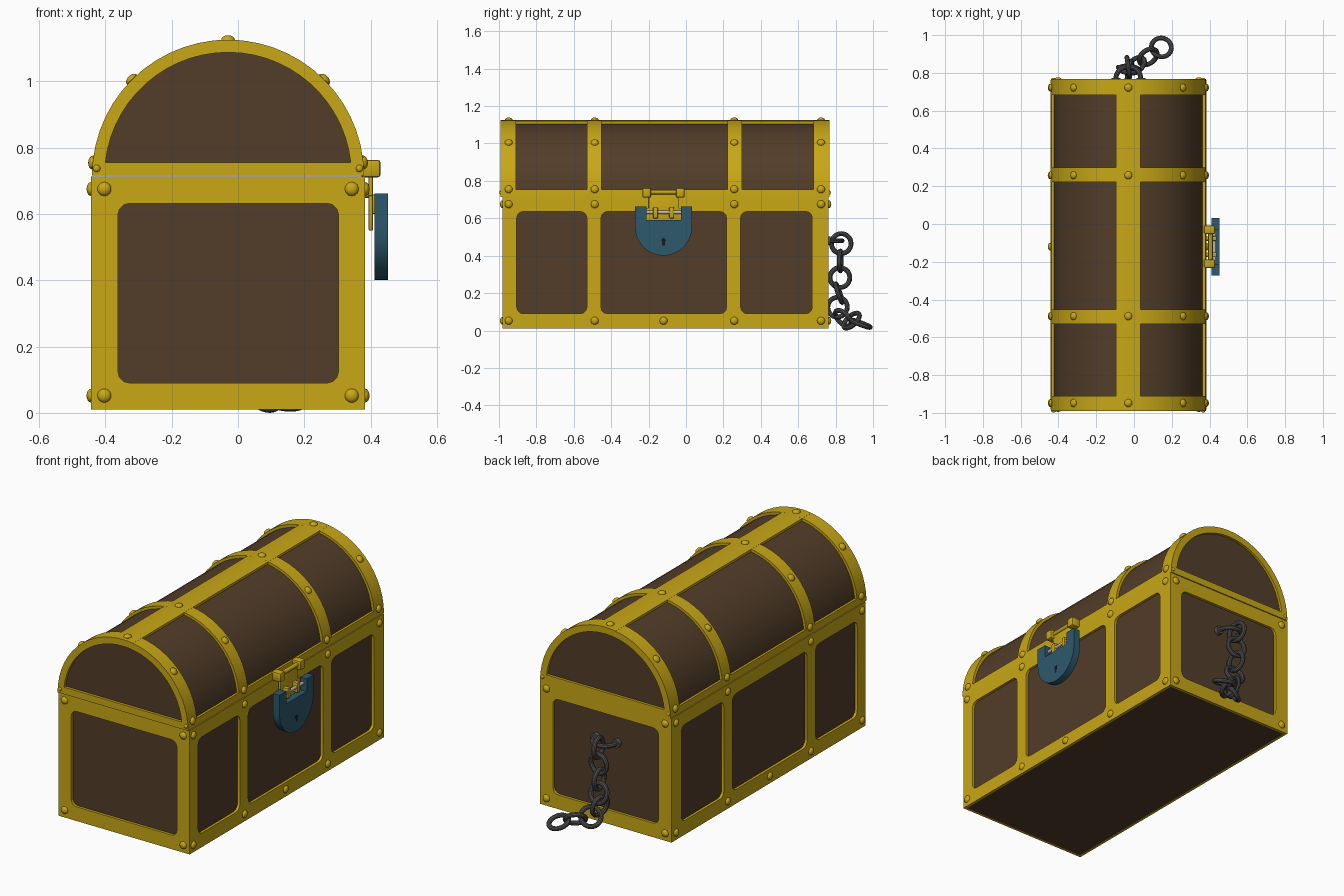
import bpy, bmesh, math
from mathutils import Vector, Matrix

if "Cube" in bpy.data.objects:
    bpy.data.objects.remove(bpy.data.objects["Cube"])


def mat(name, col):
    m = bpy.data.materials.new(name)
    m.diffuse_color = (*col, 1)
    m.use_nodes = True
    m.node_tree.nodes["Principled BSDF"].inputs["Base Color"].default_value = m.diffuse_color
    return m


GOLD = mat("gold", (0.58, 0.39, 0.008))
WOOD = mat("wood", (0.085, 0.047, 0.022))
BLUE = mat("blue_steel", (0.026, 0.1, 0.155))
IRON = mat("iron", (0.085, 0.085, 0.088))
BLACK = mat("black", (0.01, 0.01, 0.01))
SILVER = mat("silver", (0.5, 0.5, 0.5))

CX, HW = -0.03, 0.413            # chest centre and half width
Y0, Y1 = -0.981, 0.763           # box front and back
L0, L1 = -0.991, 0.767           # lid front and back
Z0, ZS, R = 0.01, 0.715, 0.41    # bottom, seam, lid radius
T = 0.015                        # metal thickness
LOCK_Y = -0.12


def add(name, bm, m):
    bmesh.ops.recalc_face_normals(bm, faces=bm.faces)
    me = bpy.data.meshes.new(name)
    bm.to_mesh(me)
    bm.free()
    me.materials.append(m)
    ob = bpy.data.objects.new(name, me)
    bpy.context.collection.objects.link(ob)
    return ob


def box(name, x, y, z, m, bevel=0):
    bm = bmesh.new()
    size = [b - a for a, b in (x, y, z)]
    mid = [(a + b) / 2 for a, b in (x, y, z)]
    bmesh.ops.create_cube(bm, size=1, matrix=Matrix.Translation(mid) @ Matrix.Diagonal((*size, 1)))
    if bevel:
        bmesh.ops.bevel(bm, geom=bm.edges[:], offset=bevel, segments=2, profile=0.5, affect='EDGES')
    return add(name, bm, m)


def plate(name, loops, a, b, axis, m):
    """Outline plus holes, extruded from a to b along x or y."""
    cu = bpy.data.curves.new(name, 'CURVE')
    cu.dimensions, cu.fill_mode, cu.extrude = '2D', 'BOTH', (b - a) / 2
    for pts in loops:
        s = cu.splines.new('POLY')
        s.points.add(len(pts) - 1)
        for p, (u, v) in zip(s.points, pts):
            p.co = (u, v, 0, 1)
        s.use_cyclic_u = True
    tmp = bpy.data.objects.new(name + "_outline", cu)
    bpy.context.collection.objects.link(tmp)
    bpy.context.view_layer.update()
    me = bpy.data.meshes.new_from_object(tmp.evaluated_get(bpy.context.evaluated_depsgraph_get()))
    bm = bmesh.new()
    bm.from_mesh(me)
    bpy.data.objects.remove(tmp)
    mid = (a + b) / 2
    if axis == 'x':
        M = Matrix(((0, 0, 1, mid), (1, 0, 0, 0), (0, 1, 0, 0), (0, 0, 0, 1)))
    else:
        M = Matrix(((1, 0, 0, 0), (0, 0, -1, mid), (0, 1, 0, 0), (0, 0, 0, 1)))
    bm.transform(M)
    bmesh.ops.remove_doubles(bm, verts=bm.verts, dist=1e-5)
    return add(name, bm, m)


def rect(u0, u1, v0, v1):
    return [(u0, v0), (u1, v0), (u1, v1), (u0, v1)]


def rrect(u0, u1, v0, v1, r=0.035, n=3):
    pts = []
    corners = [(u1 - r, v0 + r, -90), (u1 - r, v1 - r, 0), (u0 + r, v1 - r, 90), (u0 + r, v0 + r, 180)]
    for cu, cv, start in corners:
        for i in range(n + 1):
            t = math.radians(start + 90 * i / n)
            pts.append((cu + r * math.cos(t), cv + r * math.sin(t)))
    return pts


def arc(r, a0=0, a1=180, n=28, c=(CX, ZS)):
    ts = [math.radians(a0 + (a1 - a0) * i / n) for i in range(n + 1)]
    return [(c[0] + r * math.cos(t), c[1] + r * math.sin(t)) for t in ts]


def cyl(name, p, q, r, m, n=16):
    p, q = Vector(p), Vector(q)
    bm = bmesh.new()
    rot = (q - p).to_track_quat('Z', 'Y').to_matrix().to_4x4()
    bmesh.ops.create_cone(bm, cap_ends=True, segments=n, radius1=r, radius2=r, depth=(q - p).length,
                          matrix=Matrix.Translation((p + q) / 2) @ rot)
    return add(name, bm, m)


# Box: wooden core with framed metal sheets on four sides
xl, xr = CX - HW, CX + HW
box("box_core", (xl + T, xr - T), (Y0 + T, Y1 - T), (Z0, ZS - 0.002), WOOD)
end_loops = [rect(xl, xr, Z0, ZS - 0.002), rrect(-0.362, 0.303, 0.09, 0.632)]
plate("front_frame", end_loops, Y0, Y0 + T, 'y', GOLD)
plate("back_frame", end_loops, Y1 - T, Y1, 'y', GOLD)
side_loops = [rect(Y0, Y1, Z0, ZS - 0.002)] + [
    rrect(a, b, 0.09, 0.636) for a, b in ((-0.905, -0.53), (-0.455, 0.217), (0.292, 0.675))]
plate("right_frame", side_loops, xr - T, xr, 'x', GOLD)
plate("left_frame", side_loops, xl, xl + T, 'x', GOLD)

# Domed lid: wooden core, end frames, hoops, ridge strip and lower rails
plate("lid_core", [arc(R - T)], L0 + T, L1 - T, 'y', WOOD)
ri = 0.372
lo = math.degrees(math.asin(0.04 / ri))
lid_loops = [arc(R), arc(ri, lo, 180 - lo)]
plate("lid_front_frame", lid_loops, L0, L0 + T, 'y', GOLD)
plate("lid_back_frame", lid_loops, L1 - T, L1, 'y', GOLD)
for i, (a, b) in enumerate(((L0, -0.91), (-0.53, -0.452), (0.222, 0.3), (0.683, L1))):
    plate(f"lid_hoop_{i + 1}", [arc(R) + arc(R - 0.025)[::-1]], a, b, 'y', GOLD)
plate("lid_ridge", [arc(R, 81, 99, 4) + arc(R - 0.025, 81, 99, 4)[::-1]], L0, L1, 'y', GOLD)
for side, s in (("right", 0), ("left", 174.4)):
    plate(f"lid_{side}_rail", [arc(R, s, s + 5.6, 2) + arc(R - 0.025, s, s + 5.6, 2)[::-1]], L0, L1, 'y', GOLD)

# Rivets: flattened domes
bm = bmesh.new()


def rivet(p, n, r=0.021):
    rot = Vector(n).to_track_quat('Z', 'Y').to_matrix().to_4x4()
    bmesh.ops.create_uvsphere(bm, u_segments=14, v_segments=8, radius=r,
                              matrix=Matrix.Translation(p) @ rot @ Matrix.Diagonal((1, 1, 0.65, 1)))


ROWS = (-0.948, -0.488, 0.258, 0.722)
for s in (-1, 1):
    for y in ROWS:
        rivet((CX + s * HW, y, 0.675), (s, 0, 0))
        rivet((CX + s * HW, y, 0.052), (s, 0, 0))
    rivet((CX + s * HW, LOCK_Y, 0.052), (s, 0, 0))
    for z in (0.052, 0.675):
        rivet((CX + s * 0.373, Y0, z), (0, -1, 0))
        rivet((CX + s * 0.373, Y1, z), (0, 1, 0))
    rivet((CX + s * 0.396, L0, 0.737), (0, -1, 0), 0.011)
    rivet((CX + s * 0.396, L1, 0.737), (0, 1, 0), 0.011)
for y in ROWS:
    for a in (5.6, 45, 90, 135, 174.4):
        c, s = math.cos(math.radians(a)), math.sin(math.radians(a))
        rivet((CX + R * c, y, ZS + R * s), (c, 0, s))
add("rivets", bm, GOLD)

# Hasp: lugs, bar, plate and clips
for i, s in enumerate((-1, 1)):
    y = LOCK_Y + s * 0.09
    box(f"hasp_lug_{i + 1}", (0.37, 0.43), (y - 0.023, y + 0.023), (0.71, 0.763), GOLD, 0.009)
    y = LOCK_Y + s * 0.043
    box(f"hasp_clip_{i + 1}", (0.395, 0.437), (y - 0.013, y + 0.013), (0.6, 0.658), GOLD, 0.005)
    cyl(f"hasp_stud_{i + 1}", (0.37, y, 0.66), (0.4, y, 0.66), 0.012, GOLD)
cyl("hasp_bar", (0.405, LOCK_Y - 0.09, 0.74), (0.405, LOCK_Y + 0.09, 0.74), 0.012, GOLD)
box("hasp_plate", (0.394, 0.407), (LOCK_Y - 0.08, LOCK_Y + 0.08), (0.55, 0.735), GOLD, 0.003)
box("hasp_lower_plate", (0.394, 0.407), (LOCK_Y - 0.1, LOCK_Y + 0.1), (0.55, 0.655), GOLD, 0.003)

# Padlock: rounded body with a top notch, pin and keyhole
body = arc(0.152, 180, 360, 24, (LOCK_Y, 0.553)) + [
    (LOCK_Y + 0.152, 0.662), (LOCK_Y + 0.092, 0.662), (LOCK_Y + 0.092, 0.59),
    (LOCK_Y - 0.092, 0.59), (LOCK_Y - 0.092, 0.662), (LOCK_Y - 0.152, 0.662)]
plate("padlock_body", [body], 0.411, 0.452, 'x', BLUE)
cyl("padlock_pin", (0.425, LOCK_Y - 0.1, 0.632), (0.425, LOCK_Y + 0.1, 0.632), 0.009, SILVER)
cyl("keyhole_top", (0.44, LOCK_Y, 0.482), (0.453, LOCK_Y, 0.482), 0.012, BLACK)
box("keyhole_slot", (0.44, 0.453), (LOCK_Y - 0.007, LOCK_Y + 0.007), (0.455, 0.482), BLACK)


# Chain: wall staple and round links given by centre and normal
cu = bpy.data.curves.new("chain_staple", 'CURVE')
cu.dimensions, cu.bevel_depth, cu.bevel_resolution = '3D', 0.013, 3
sp = cu.splines.new('POLY')
pts = arc(0.066, 0, 180, 16, (CX, 0.768))
pts = [(pts[0][0], 0.74)] + pts + [(pts[-1][0], 0.74)]
sp.points.add(len(pts) - 1)
for p, (x, y) in zip(sp.points, pts):
    p.co = (x, y, 0.48, 1)
cu.materials.append(IRON)
staple = bpy.data.objects.new("chain_staple", cu)
bpy.context.collection.objects.link(staple)
bpy.ops.object.select_all(action='DESELECT')
staple.select_set(True)
bpy.context.view_layer.objects.active = staple
bpy.ops.object.convert(target='MESH')
for i, s in enumerate((-1, 1)):
    x = CX + s * 0.066
    cyl(f"staple_flange_{i + 1}", (x, 0.74, 0.48), (x, 0.772, 0.48), 0.024, IRON)

LINKS = [((-0.03, 0.83, 0.465), (1, 0.15, 0)), ((-0.03, 0.825, 0.372), (0.1, 1, 0)),
         ((-0.03, 0.823, 0.283), (1, 0.1, 0)), ((-0.025, 0.818, 0.2), (0.1, 1, 0.35)),
         ((-0.025, 0.81, 0.125), (1, -0.2, 0.1)), ((0.01, 0.84, 0.066), (-0.5, 0.6, 0.6)),
         ((0.075, 0.885, 0.053), (0.45, -0.6, 0.65)), ((0.145, 0.935, 0.036), (0.1, 0.35, 0.93))]
for i, (c, n) in enumerate(LINKS):
    bpy.ops.mesh.primitive_torus_add(location=c, rotation=Vector(n).to_track_quat('Z', 'Y').to_euler(),
                                     major_radius=0.053, minor_radius=0.013,
                                     major_segments=28, minor_segments=10)
    bpy.context.object.name = f"chain_link_{i + 1}"
    bpy.context.object.data.materials.append(IRON)

# Smooth shading with crisp edges
bpy.ops.object.select_all(action='SELECT')
bpy.ops.object.shade_smooth_by_angle(angle=math.radians(30))
